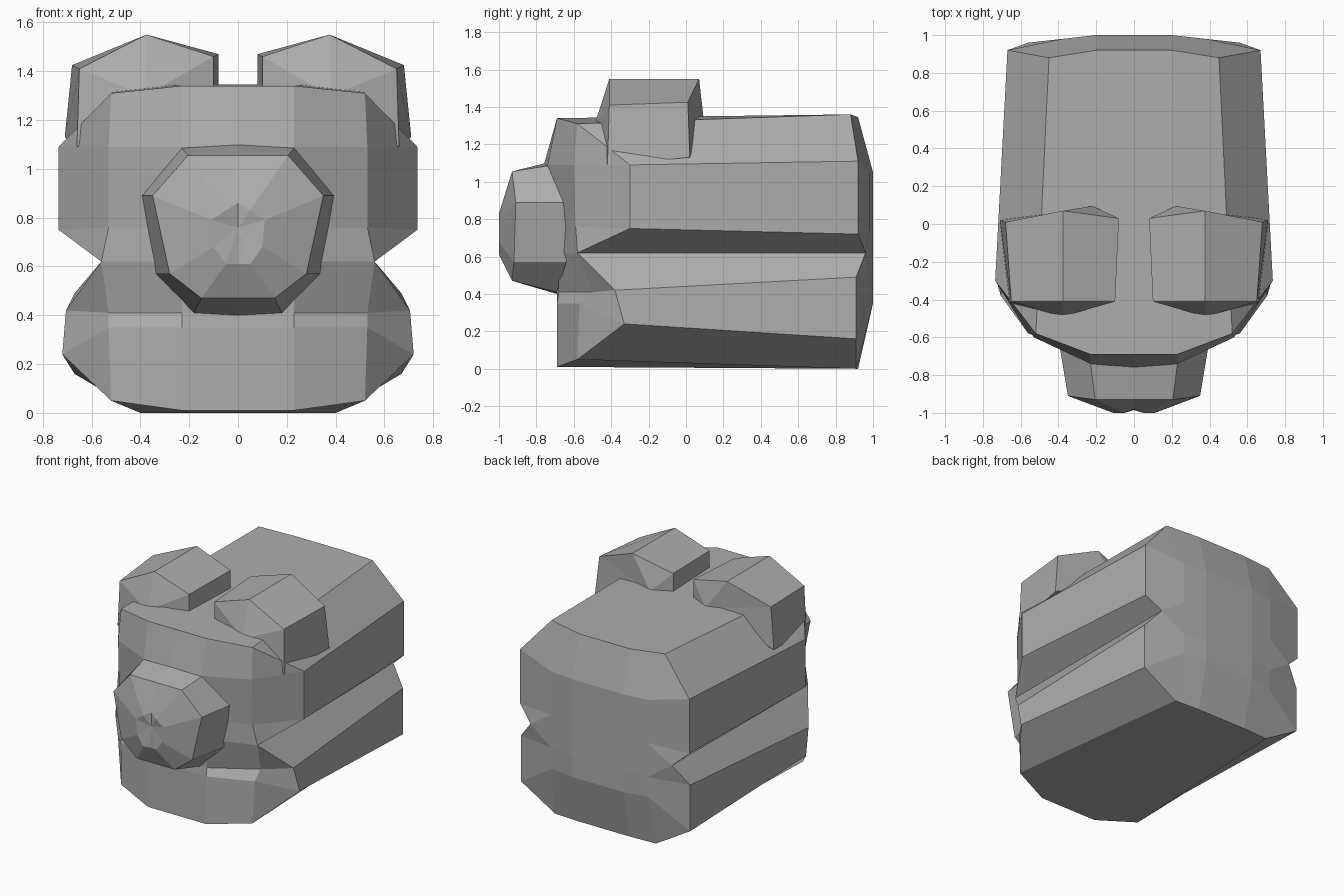
import bpy, bmesh
from mathutils import Vector

if "Cube" in bpy.data.objects:
    bpy.data.objects.remove(bpy.data.objects["Cube"])

grey = bpy.data.materials.new("dark_grey")
grey.diffuse_color = (.42, .42, .42, 1)
grey.use_nodes = True
grey.node_tree.nodes["Principled BSDF"].inputs["Base Color"].default_value = grey.diffuse_color


def make_object(name, faces):
    """Mirror faces (tuples of points) across x = 0 and weld them."""
    bm = bmesh.new()
    for side in (1, -1):
        for face in faces:
            pts = []
            for x, y, z in face:
                p = Vector((x * side, y, z))
                if all((p - q).length > 1e-5 for q in pts):
                    pts.append(p)
            if len(pts) > 2:
                bm.faces.new([bm.verts.new(p) for p in pts])
    bmesh.ops.remove_doubles(bm, verts=bm.verts[:], dist=1e-4)
    bmesh.ops.recalc_face_normals(bm, faces=bm.faces[:])
    mesh = bpy.data.meshes.new(name)
    bm.to_mesh(mesh)
    bm.free()
    mesh.materials.append(grey)
    obj = bpy.data.objects.new(name, mesh)
    bpy.context.collection.objects.link(obj)
    return obj


def strip(a, b, closed=False):
    """Quads between two matching point lines."""
    n = len(a)
    return [(a[i], a[(i + 1) % n], b[(i + 1) % n], b[i])
            for i in range(n if closed else n - 1)]


def fan(loop, centre):
    return [(loop[i], loop[(i + 1) % len(loop)], centre) for i in range(len(loop))]


# Each end cap row: inner height, depth of three columns (None = narrow row), outer point
front_rows = [
    (1.34, -.69, -.69, None, (.52, -.58, 1.31)),
    (1.09, -.76, -.74, -.60, (.735, -.30, 1.09)),
    (.76, -.69, -.69, -.59, (.735, -.30, .75)),
    (.62, -.69, -.69, None, (.56, -.58, .62)),
    (.41, -.69, -.68, -.50, (.705, -.38, .42)),
    (.35, -.69, -.69, -.57, (.72, -.33, .24)),
    (.01, -.69, -.69, None, (.52, -.58, .05)),
]
back_rows = [
    (1.345, .92, .92, None, (.45, .88, 1.36)),
    (1.05, 1.0, 1.0, .98, (.67, .92, 1.11)),
    (.74, 1.0, 1.0, .98, (.67, .92, .72)),
    (.62, 1.0, 1.0, None, (.56, .96, .62)),
    (.50, 1.0, 1.0, .98, (.67, .91, .49)),
    (.35, 1.0, 1.0, .97, (.67, .91, .16)),
    (.0, .92, .92, None, (.40, .91, .0)),
]


def cap(rows, x1, x2):
    grid = [[(0, y0, z), (x1, y1, z), outer if y2 is None else (x2, y2, z), outer]
            for z, y0, y1, y2, outer in rows]
    faces = [f for a, b in zip(grid, grid[1:]) for f in strip(a, b)]
    rim = grid[0][:3] + [r[3] for r in grid[1:-1]] + grid[-1][2::-1]
    return faces, rim


# Long head with grooved mouth sides
front_faces, front_rim = cap(front_rows, .23, .53)
back_faces, back_rim = cap(back_rows, .2, .38)
make_object("head", front_faces + back_faces + strip(front_rim, back_rim))

# Muzzle: tapered faceted plug with a blunt tip, base sunk into the head
base = [(0, -.75, 1.10), (.23, -.74, 1.085), (.395, -.64, .89),
        (.335, -.64, .57), (.18, -.69, .41), (0, -.69, .40)]
rim = [(0, -.93, 1.055), (.205, -.93, 1.055), (.35, -.91, .89),
       (.28, -.92, .57), (.15, -.93, .47), (0, -.93, .47)]
tip = [(0, -.98, .86), (.05, -1, .83), (.11, -1, .79),
       (.10, -1, .68), (.05, -1, .61), (0, -.985, .61)]
nose_dent = (0, -.98, .76)
make_object("muzzle", strip(base, rim) + strip(rim, tip)
            + [(tip[i], tip[i + 1], nose_dent) for i in range(5)])

# Pair of blocky ears with pitched tops
ear_front = [(.10, -.41, 1.28), (.10, -.41, 1.46), (.375, -.41, 1.55),
             (.65, -.41, 1.41), (.66, -.42, 1.09)]
ear_back = [(.08, .03, 1.28), (.08, .03, 1.47), (.375, .07, 1.55),
            (.68, .01, 1.425), (.71, .02, 1.13)]
make_object("ears", strip(ear_front, ear_back, True)
            + fan(ear_front, (.38, -.49, 1.30)) + fan(ear_back, (.22, .095, 1.33)))
